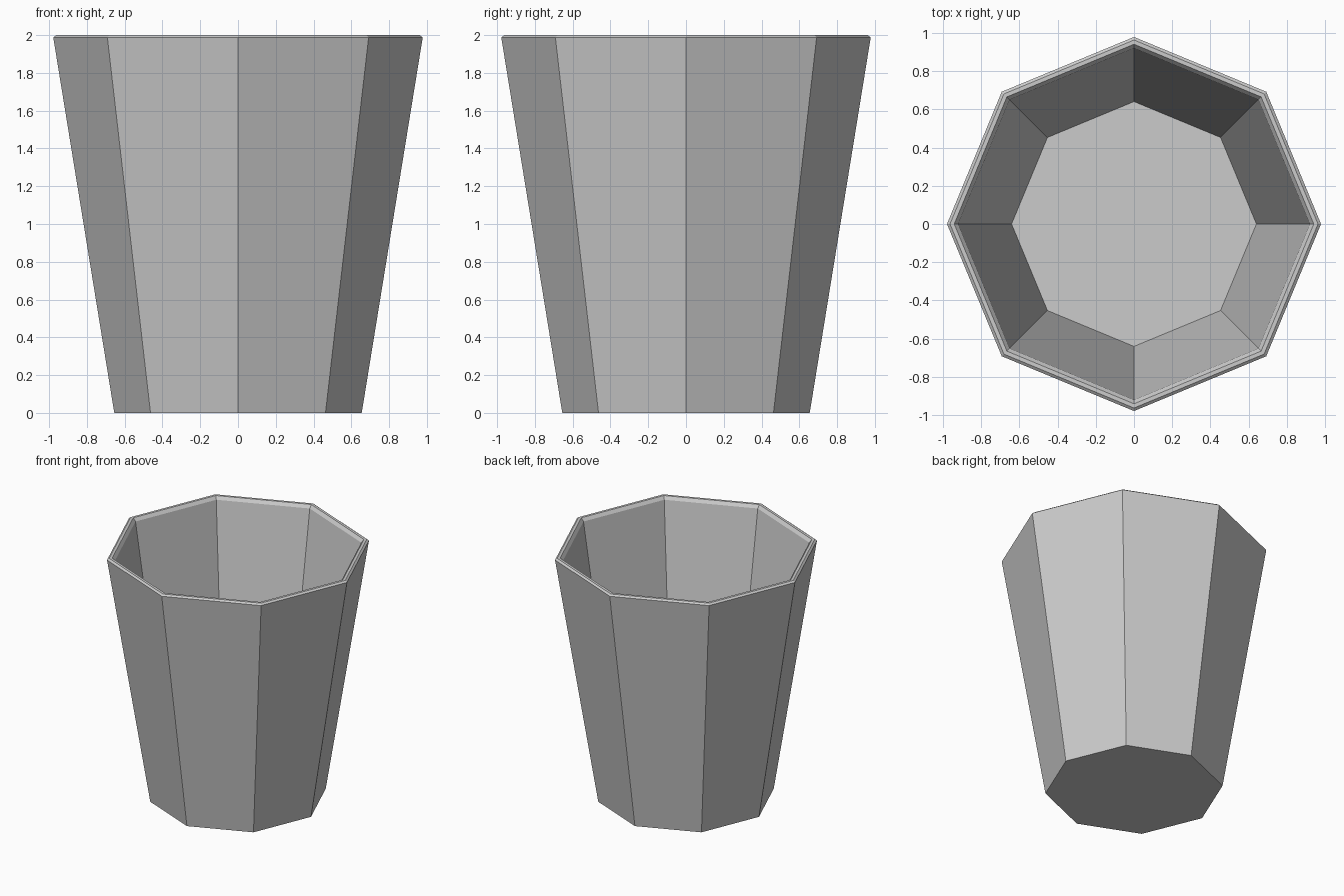
import bpy, bmesh
from math import cos, sin, tau

if "Cube" in bpy.data.objects:
    bpy.data.objects.remove(bpy.data.objects["Cube"])

SIDES = 8
# Profile as (radius, height): outer wall, bevelled rim, inner wall down to the floor
PROFILE = [(0.655, 0.0), (0.978, 1.988), (0.962, 2.0), (0.94, 2.0),
           (0.92, 1.975), (0.64, 0.15)]

bm = bmesh.new()
rings = [[bm.verts.new((r * cos(tau * i / SIDES), r * sin(tau * i / SIDES), z))
          for i in range(SIDES)] for r, z in PROFILE]

# Walls and rim
for low, high in zip(rings, rings[1:]):
    for i in range(SIDES):
        j = (i + 1) % SIDES
        bm.faces.new((low[i], low[j], high[j], high[i]))

# Underside and inner floor
bm.faces.new(rings[0][::-1])
bm.faces.new(rings[-1])
bmesh.ops.recalc_face_normals(bm, faces=bm.faces)

mesh = bpy.data.meshes.new("cup")
bm.to_mesh(mesh)
bm.free()
bpy.context.collection.objects.link(bpy.data.objects.new("cup", mesh))
